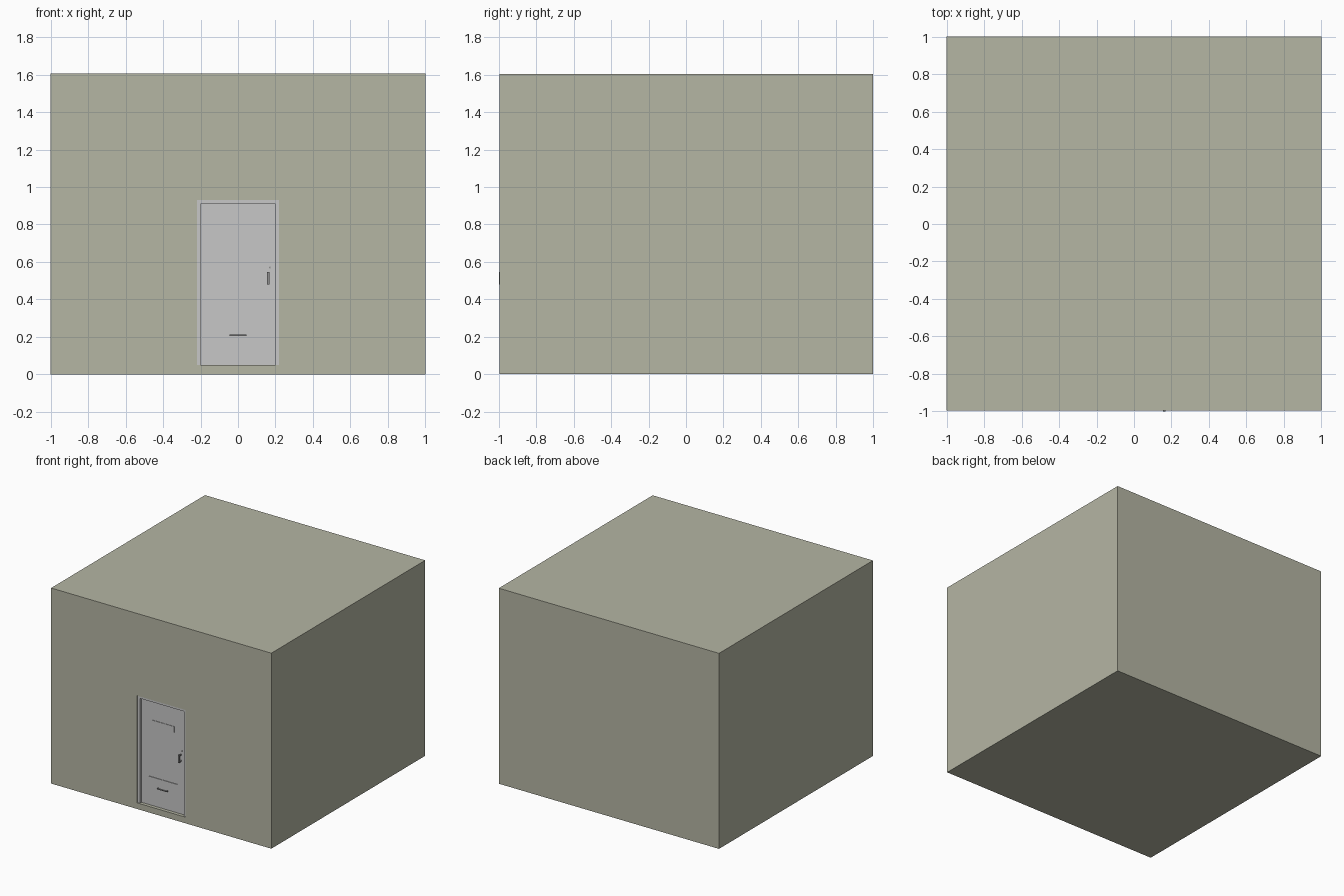
import bpy, bmesh, math
from mathutils import Matrix, Vector

if "Cube" in bpy.data.objects:
    bpy.data.objects.remove(bpy.data.objects["Cube"])


def material(name, rgb):
    m = bpy.data.materials.new(name)
    m.diffuse_color = (*rgb, 1)
    m.use_nodes = True
    m.node_tree.nodes["Principled BSDF"].inputs["Base Color"].default_value = m.diffuse_color
    return m


WALL = material("warm grey concrete", (0.46, 0.465, 0.37))
STEEL = material("light grey steel", (0.57, 0.57, 0.57))
METAL = material("dark handle metal", (0.27, 0.27, 0.27))


def finish(name, bm, mat):
    me = bpy.data.meshes.new(name)
    bm.to_mesh(me)
    bm.free()
    me.materials.append(mat)
    ob = bpy.data.objects.new(name, me)
    bpy.context.collection.objects.link(ob)
    return ob


def add_box(bm, x, y, z):
    size = Vector((x[1] - x[0], y[1] - y[0], z[1] - z[0]))
    mid = Vector((x[0] + x[1], y[0] + y[1], z[0] + z[1])) / 2
    bmesh.ops.create_cube(bm, size=1, matrix=Matrix.Translation(mid) @ Matrix.Diagonal((*size, 1)))


def boxes(name, mat, *parts):
    bm = bmesh.new()
    for p in parts:
        add_box(bm, *p)
    return finish(name, bm, mat)


FRONT = -0.996      # wall face
FRAME = -0.988      # door frame face
DOOR = -0.968       # door leaf face
BACK = -0.95        # bottom of the recess

# Building block with a recess cut for the door
block = boxes("building_block", WALL, ((-1, 1), (FRONT, 1), (0, 1.605)))
cutter = boxes("doorway_cutter", WALL, ((-0.22, 0.22), (-1.1, BACK), (0.05, 0.93)))
cutter.hide_render = True
cutter.hide_viewport = True
cut = block.modifiers.new("doorway", 'BOOLEAN')
cut.operation = 'DIFFERENCE'
cut.solver = 'EXACT'
cut.object = cutter

# Door frame: two jambs and a head
boxes("door_frame", STEEL,
      ((-0.22, -0.2), (FRAME, BACK), (0.05, 0.93)),
      ((0.2, 0.22), (FRAME, BACK), (0.05, 0.93)),
      ((-0.2, 0.2), (FRAME, BACK), (0.91, 0.93)))

# Door leaf with a raised viewing hatch and a raised lower flap
boxes("door_leaf", STEEL, ((-0.2, 0.2), (DOOR, BACK), (0.05, 0.91)))
boxes("viewing_hatch", STEEL, ((-0.1, 0.1), (DOOR - 0.004, DOOR), (0.703, 0.752)))
boxes("lower_flap", STEEL, ((-0.13, 0.13), (DOOR - 0.005, DOOR), (0.182, 0.285)))

# Door pull: upright bar on two posts
boxes("door_handle", METAL,
      ((0.155, 0.168), (-1.0, -0.99), (0.48, 0.545)),
      ((0.157, 0.166), (-0.99, DOOR), (0.482, 0.492)),
      ((0.157, 0.166), (-0.99, DOOR), (0.533, 0.543)))

# Flap pull: level bar on two posts
boxes("flap_handle", METAL,
      ((-0.045, 0.045), (-0.988, -0.982), (0.205, 0.212)),
      ((-0.045, -0.037), (-0.982, DOOR), (0.204, 0.213)),
      ((0.037, 0.045), (-0.982, DOOR), (0.204, 0.213)))

# Keyhole boss above the door pull
bm = bmesh.new()
bmesh.ops.create_cone(bm, cap_ends=True, segments=12, radius1=0.005, radius2=0.005, depth=0.008,
                      matrix=Matrix.Translation((0.17, DOOR - 0.003, 0.57)) @ Matrix.Rotation(math.pi / 2, 4, 'X'))
finish("lock_boss", bm, METAL)
